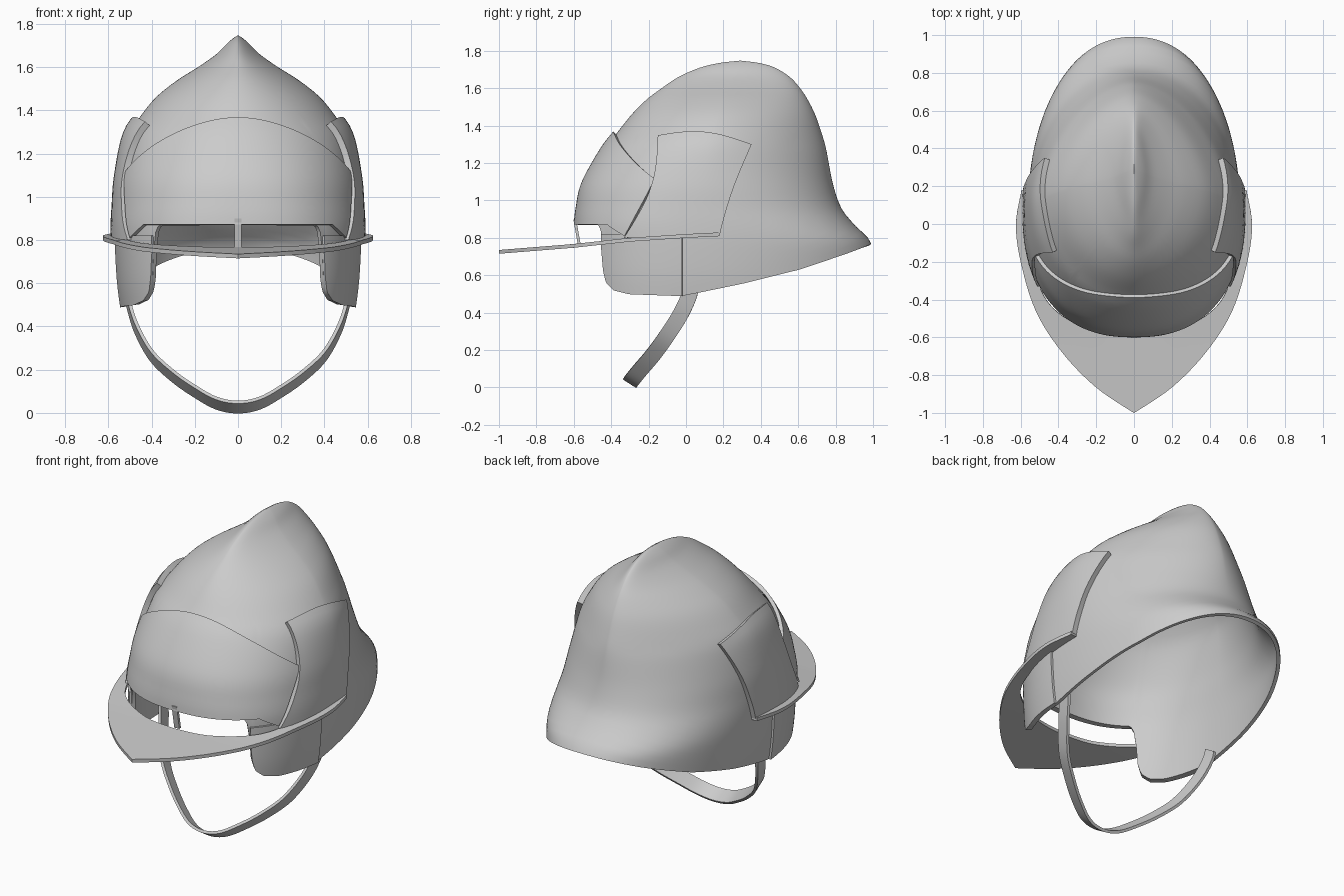
import bpy, bmesh, math
from mathutils import Vector

cube = bpy.data.objects.get("Cube")
if cube:
    bpy.data.objects.remove(cube)

grey = bpy.data.materials.new("light_grey")
grey.use_nodes = True
grey.diffuse_color = (0.6, 0.6, 0.6, 1)
grey.node_tree.nodes["Principled BSDF"].inputs["Base Color"].default_value = (0.6, 0.6, 0.6, 1)


def lerp(a, b, t):
    return a + (b - a) * t


def lookup(pts, x):
    """Piecewise linear lookup; the first item of each point is the key."""
    if x <= pts[0][0]:
        return pts[0][1:]
    for p, q in zip(pts, pts[1:]):
        if x <= q[0]:
            t = (x - p[0]) / max(q[0] - p[0], 1e-9)
            return tuple(lerp(a, b, t) for a, b in zip(p[1:], q[1:]))
    return pts[-1][1:]


def spline(pts, steps):
    """Catmull-Rom curve through points of any dimension."""
    out = []
    for i in range(len(pts) - 1):
        a, b, c, d = pts[max(i - 1, 0)], pts[i], pts[i + 1], pts[min(i + 2, len(pts) - 1)]
        for k in range(steps):
            t = k / steps
            out.append(tuple(q + 0.5 * t * (r - p + t * (2 * p - 5 * q + 4 * r - s + t * (3 * (q - r) + s - p)))
                             for p, q, r, s in zip(a, b, c, d)))
    return out + [tuple(pts[-1])]


def grid(name, rows, thick, offset, closed=False, mirror=False):
    """Skin rows of points, give them thickness and smooth shading."""
    bm = bmesh.new()
    vs = [[bm.verts.new(p) for p in row] for row in rows]
    n = len(rows[0])
    for r, s in zip(vs, vs[1:]):
        for i in range(n if closed else n - 1):
            j = (i + 1) % n
            bm.faces.new((r[i], r[j], s[j], s[i]))
    bmesh.ops.remove_doubles(bm, verts=bm.verts, dist=0.0002)
    bm.normal_update()
    # Faces look away from the middle of the helmet
    mid = Vector((0, 0.1, 0.6))
    if sum(f.normal.dot(f.calc_center_median() - mid) * f.calc_area() for f in bm.faces) < 0:
        bmesh.ops.reverse_faces(bm, faces=bm.faces)
    me = bpy.data.meshes.new(name)
    bm.to_mesh(me)
    bm.free()
    ob = bpy.data.objects.new(name, me)
    bpy.context.collection.objects.link(ob)
    me.materials.append(grey)
    bpy.ops.object.select_all(action='DESELECT')
    ob.select_set(True)
    bpy.context.view_layer.objects.active = ob
    bpy.ops.object.shade_smooth_by_angle(angle=math.radians(40))
    solid = ob.modifiers.new("thickness", 'SOLIDIFY')
    solid.thickness, solid.offset = thick, offset
    if mirror:
        ob.modifiers.new("mirror", 'MIRROR')
    # Sharp plate edges after thickening
    for mod in list(ob.modifiers):
        bpy.ops.object.modifier_apply(modifier=mod.name)
    bpy.ops.object.shade_smooth_by_angle(angle=math.radians(40))
    return ob


# Bowl sections: height, front y, back y, half width
PROFILE = spline([
    (.45, -.57, 1, .53), (.6, -.58, 1, .55), (.77, -.58, .99, .56), (.87, -.58, .9, .56),
    (.96, -.57, .83, .555), (1.09, -.54, .785, .545), (1.27, -.44, .75, .51), (1.36, -.37, .725, .46),
    (1.46, -.29, .69, .38), (1.54, -.21, .65, .28), (1.6, -.13, .61, .185), (1.66, -.04, .555, .1),
    (1.71, .075, .475, .05), (1.735, .18, .39, .02), (1.747, .285, .295, 0)], 10)
TOP = PROFILE[-1][0]
# Lower edge height by y: brow, cheek guard, neck guard
RIM = [(-.47, .87), (-.457, .85), (-.45, .8), (-.435, .62), (-.42, .56), (-.38, .52), (-.3, .5),
       (-.02, .49), (.06, .505), (.3, .555), (.6, .63), (.85, .715), (1, .77)]


def section(z, back):
    yf, yb, w = lookup(PROFILE, z)
    h = min(max((z - .87) / (TOP - .87), 0), 1)
    yc = .08 + .21 * h * h
    p = lerp(2.1, 1.6, min(h * 2, 1)) if back else lerp(2.4, 1.6, h)
    return yc, max((yb - yc) if back else (yc - yf), 0), w, p


def on_bowl(a, z):
    """Point at angle a (0 = left side, -90 degrees = front) and height z."""
    s, c = math.sin(a), math.cos(a)
    yc, b, w, p = section(z, s > 0)
    return (math.copysign(abs(c) ** (2 / p), c) * w, yc + math.copysign(abs(s) ** (2 / p), s) * b, z)


def angle_at(y, z):
    yc, b, w, p = section(z, y > section(z, False)[0])
    return math.copysign(math.asin(min(abs(y - yc) / b, 1) ** (p / 2)), y - yc)


def side_point(y, z):
    return on_bowl(angle_at(y, z), z)


# Bowl with brow opening and flared neck guard
COLS, ROWS = 240, 48
angles = [2 * math.pi * (i + .0) / COLS for i in range(COLS)]
rims = [lookup(RIM, on_bowl(a, .77)[1])[0] for a in angles]
rows = []
for r in range(ROWS + 1):
    t = math.sin(r / ROWS * math.pi / 2)
    rows.append([on_bowl(a, lerp(lo, TOP, t)) for a, lo in zip(angles, rims)])
grid("helmet_bowl", rows, .02, -1, closed=True)

# Raised brow plate
rows = []
for r in range(17):
    v, row = r / 16, []
    for i in range(61):
        s = i / 30 - 1
        low = .87 if abs(s) < .8 else lerp(.87, .81, (abs(s) - .8) / .2)
        z = lerp(low, 1.11 + .245 * math.cos(s * math.pi / 2), v)
        end = angle_at(lerp(-.32, -.16, v), lerp(.81, 1.11, v))
        row.append(on_bowl(-math.pi / 2 + s * (end + math.pi / 2), z))
    rows.append(row)
grid("brow_plate", rows, .02, 1)

# Side plates with a notched front edge
rows = []
for r in range(19):
    v, row = r / 18, []
    for i in range(15):
        u = i / 14
        front = lerp(-.32, -.14, v) + .05 * math.sin(v * math.pi)
        back = lerp(.18, .34, v) - .015 * math.sin(v * math.pi)
        z = lerp(lerp(.8, .82, u), lerp(1.33, 1.29, u) + .04 * math.sin(u * math.pi), v)
        row.append(side_point(lerp(front, back, u), z))
    rows.append(row)
grid("side_plates", rows, .03, 1, mirror=True)

# Cheek guards
rows = []
for r in range(9):
    row = []
    for i in range(33):
        y = lerp(-.445, -.02, (i / 32) ** 1.6)
        row.append(side_point(y, lerp(lookup(RIM, y)[0], .82, r / 8)))
    rows.append(row)
grid("cheek_guards", rows, .012, 1, mirror=True)

# Pointed brim sweeping round to the sides
outer = spline([(0, -1), (.2, -.865), (.38, -.68), (.52, -.46), (.6, -.2), (.625, 0), (.595, .18)], 6)
inner = spline([(0, -.6), (.2, -.575), (.4, -.47), (.5, -.33), (.55, -.1), (.56, .05), (.555, .18)], 6)
SLOPE = [(-1, .725), (-.6, .757), (-.3, .79), (0, .81), (.2, .82)]
rows = []
for k in range(5):
    pts = [(lerp(a[0], b[0], k / 4), lerp(a[1], b[1], k / 4)) for a, b in zip(inner, outer)]
    rows.append([(x, y, lookup(SLOPE, y)[0]) for x, y in pts])
grid("brim", rows, .02, 0, mirror=True)

# Small post joining brow and brim
grid("brim_post", [[(x, y, z) for x in (-.017, .017)] for y, z in ((-.595, .9), (-.57, .76))], .015, 0)

# Chin strap: flat ribbon hanging forward
half = [(.515, .03, .56), (.505, .02, .5), (.47, -.03, .39), (.4, -.11, .265), (.3, -.18, .17),
        (.2, -.24, .1), (.1, -.285, .045)]
path = spline(half + [(0, -.298, .027)] + [(-x, y, z) for x, y, z in reversed(half)], 5)
wide = Vector((0, .036, -.023))
grid("chin_strap", [[Vector(p) + wide * s for p in path] for s in (-1, 1)], .016, 0)
